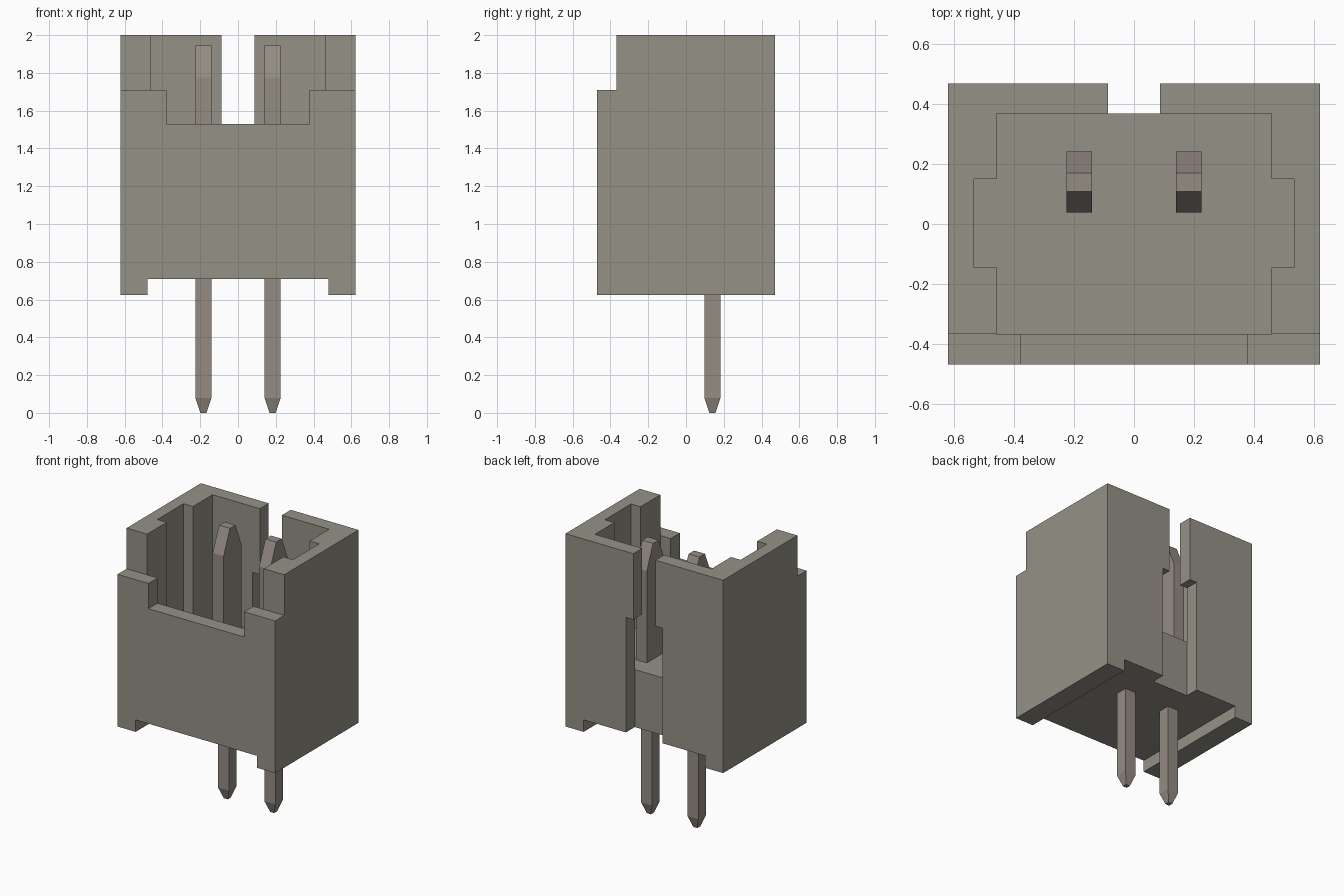
import bpy, bmesh

cube = bpy.data.objects.get("Cube")
if cube:
    bpy.data.objects.remove(cube, do_unlink=True)


def material(name, rgb):
    m = bpy.data.materials.new(name)
    m.use_nodes = True
    m.diffuse_color = (*rgb, 1)
    m.node_tree.nodes["Principled BSDF"].inputs["Base Color"].default_value = (*rgb, 1)
    return m


HOUSING = material("warm grey plastic", (0.296, 0.283, 0.238))
METAL = material("dull grey metal", (0.296, 0.262, 0.231))


def loft(name, rings, mat):
    """Closed solid through rings of points with equal counts."""
    bm = bmesh.new()
    loops = [[bm.verts.new(p) for p in ring] for ring in rings]
    n = len(loops[0])
    for a, b in zip(loops, loops[1:]):
        for i in range(n):
            j = (i + 1) % n
            bm.faces.new((a[i], a[j], b[j], b[i]))
    bm.faces.new(loops[0][::-1])
    bm.faces.new(loops[-1])
    bmesh.ops.recalc_face_normals(bm, faces=bm.faces)
    me = bpy.data.meshes.new(name)
    bm.to_mesh(me)
    bm.free()
    me.materials.append(mat)
    ob = bpy.data.objects.new(name, me)
    bpy.context.collection.objects.link(ob)
    return ob


def prism(name, outline, z0, z1, mat=HOUSING):
    return loft(name, [[(x, y, z) for x, y in outline] for z in (z0, z1)], mat)


def rect(x0, x1, y0, y1):
    return [(x0, y0), (x1, y0), (x1, y1), (x0, y1)]


def cut(target, cutter):
    mod = target.modifiers.new("cut", 'BOOLEAN')
    mod.operation = 'DIFFERENCE'
    mod.solver = 'EXACT'
    mod.object = cutter
    bpy.context.view_layer.objects.active = target
    bpy.ops.object.modifier_apply(modifier=mod.name)
    bpy.data.objects.remove(cutter, do_unlink=True)


# Housing block
housing = prism("housing", rect(-0.622, 0.622, -0.47, 0.47), 0.625, 2.0)

# Cavity with a keyway in each side wall
half = [(0.46, -0.367), (0.46, -0.145), (0.535, -0.145),
        (0.535, 0.15), (0.46, 0.15), (0.46, 0.37)]
cavity = half + [(-x, y) for x, y in reversed(half)]
cut(housing, prism("cavity_cutter", cavity, 1.12, 2.2))

# Lowered front wall, its centre notch, rear slot and underside channel
cuts = [
    ("front_step_cutter", rect(-0.8, 0.8, -0.7, -0.367), 1.71, 2.2),
    ("front_notch_cutter", rect(-0.378, 0.378, -0.7, -0.2), 1.53, 2.2),
    ("upper_slot_cutter", rect(-0.087, 0.087, 0.3, 0.7), 1.4, 2.2),
    ("wide_slot_cutter", rect(-0.145, 0.145, 0.37, 0.7), 0.5, 1.53),
    ("channel_cutter", rect(-0.478, 0.478, -0.7, 0.7), 0.5, 0.71),
]
for name, outline, z0, z1 in cuts:
    cut(housing, prism(name, outline, z0, z1))

# Two pins: square tail with a pointed tip, wide blade tapered at the top
Y = 0.14
for side, cx in (("left", 0.183), ("right", -0.183)):
    tail = [(0.0, 0.016, 0.016), (0.08, 0.043, 0.043), (0.8, 0.043, 0.043)]
    blade = [(1.05, 0.043, 0.102), (1.775, 0.043, 0.102), (1.945, 0.043, 0.031)]
    for part, sections in (("tail", tail), ("blade", blade)):
        rings = [[(x, y, z) for x, y in rect(cx - hx, cx + hx, Y - hy, Y + hy)]
                 for z, hx, hy in sections]
        loft(f"{side}_pin_{part}", rings, METAL)
